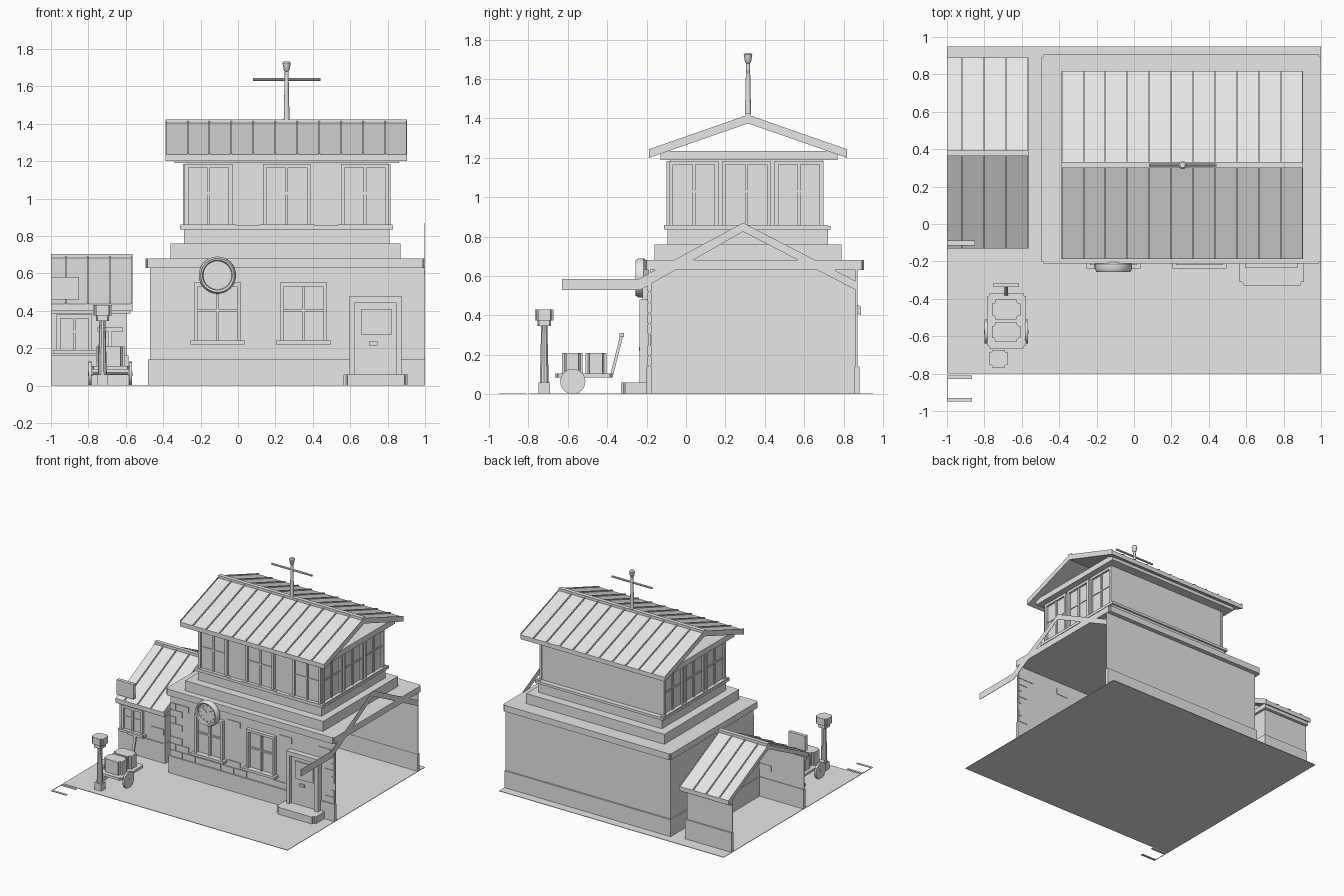
import bpy, bmesh, math, random
from mathutils import Matrix, Vector

if "Cube" in bpy.data.objects:
    bpy.data.objects.remove(bpy.data.objects["Cube"], do_unlink=True)

GREY = (0.8, 0.8, 0.8, 1)
grey = bpy.data.materials.new("plain_grey")
grey.use_nodes = True
grey.diffuse_color = GREY
grey.node_tree.nodes["Principled BSDF"].inputs["Base Color"].default_value = GREY
random.seed(4)


def finish(name, bm, smooth=False):
    bmesh.ops.recalc_face_normals(bm, faces=bm.faces)
    mesh = bpy.data.meshes.new(name)
    bm.to_mesh(mesh)
    bm.free()
    mesh.materials.append(grey)
    obj = bpy.data.objects.new(name, mesh)
    bpy.context.collection.objects.link(obj)
    if smooth:
        for poly in mesh.polygons:
            poly.use_smooth = True
        mesh.set_sharp_from_angle(angle=math.radians(35))
    return obj


def boxes(name, specs, round_corner=0):
    """Boxes given as (x0, x1, y0, y1, z0, z1), joined in one part."""
    bm = bmesh.new()
    for x0, x1, y0, y1, z0, z1 in specs:
        mat = Matrix.Translation(((x0 + x1) / 2, (y0 + y1) / 2, (z0 + z1) / 2))
        mat @= Matrix.Diagonal((x1 - x0, y1 - y0, z1 - z0, 1))
        bmesh.ops.create_cube(bm, size=1, matrix=mat)
    if round_corner:
        uprights = [e for e in bm.edges
                    if abs((e.verts[0].co - e.verts[1].co).normalized().z) > 0.9]
        bmesh.ops.bevel(bm, geom=uprights, offset=round_corner, segments=3, affect='EDGES')
    return finish(name, bm)


def prism(name, outline, spans):
    """Extrude a (y, z) outline over each (x0, x1) span."""
    bm = bmesh.new()
    for x0, x1 in spans:
        face = bm.faces.new([bm.verts.new((x0, y, z)) for y, z in outline])
        ext = bmesh.ops.extrude_face_region(bm, geom=[face])["geom"]
        bmesh.ops.translate(bm, vec=(x1 - x0, 0, 0),
                            verts=[v for v in ext if isinstance(v, bmesh.types.BMVert)])
    return finish(name, bm)


def lathe(name, profile, origin, axis=(0, 0, 1), sides=24):
    """Spin (radius, height) points around an axis."""
    bm = bmesh.new()
    verts = [bm.verts.new((r, 0, h)) for r, h in profile]
    edges = [bm.edges.new(pair) for pair in zip(verts, verts[1:])]
    bmesh.ops.spin(bm, geom=verts + edges, cent=(0, 0, 0), axis=(0, 0, 1),
                   angle=math.tau, steps=sides)
    bmesh.ops.remove_doubles(bm, verts=bm.verts, dist=0.0005)
    turn = Vector((0, 0, 1)).rotation_difference(Vector(axis)).to_matrix().to_4x4()
    bm.transform(Matrix.Translation(origin) @ turn)
    return finish(name, bm, True)


def on_wall(side, wall, a0, a1, d0, d1, z0, z1):
    """Box on a wall: a runs along it, d stands out from it."""
    if side == "front":
        return (a0, a1, wall - d1, wall - d0, z0, z1)
    s = 1 if side == "left" else -1
    x0, x1 = sorted((wall + s * d0, wall + s * d1))
    return (x0, x1, a0, a1, z0, z1)


def window(name, side, wall, a0, a1, z0, z1, out=0.02):
    mid, rail, bar = (a0 + a1) / 2, z0 + (z1 - z0) * 0.52, 0.02
    parts = [(a0, a1, 0, 0.004, z0, z1),
             (a0, a0 + bar, 0, out, z0, z1), (a1 - bar, a1, 0, out, z0, z1),
             (a0, a1, 0, out, z1 - bar, z1),
             (mid - 0.008, mid + 0.008, 0, out * 0.7, z0, z1),
             (a0, a1, 0, out * 0.5, rail - 0.006, rail + 0.006),
             (a0 - bar, a1 + bar, 0, out * 1.6, z0 - bar, z0)]
    boxes(name, [on_wall(side, wall, *p) for p in parts])


def bricks(name, wall, x0, x1, z0, z1, holes, thick):
    """Staggered courses, leaving out openings and some odd bricks."""
    length, height, gap = 0.115, 0.054, 0.007
    specs = []
    for row in range(int((z1 - z0) / height)):
        z = z0 + row * height
        x = x0 - length / 2 * (row % 2)
        while x < x1:
            a, b = max(x, x0), min(x + length, x1) - gap
            blocked = any(a < h[1] and b > h[0] and z < h[3] and z + height > h[2] for h in holes)
            if not blocked and b - a > 0.02 and random.random() < 0.8:
                specs.append((a, b, wall - 0.006, wall + thick + 0.004, z, z + height - gap))
            x += length
    boxes(name, specs)


def gable(yc, half, eave, ridge, thick):
    return [(yc - half, eave), (yc, ridge), (yc + half, eave),
            (yc + half, eave - thick), (yc, ridge - thick), (yc - half, eave - thick)]


def roof(name, yc, half, eave, ridge, x0, x1, seams):
    prism(name, gable(yc, half, eave, ridge, 0.035), [(x0, x1)])
    prism(name + "_seams", gable(yc, half, eave + 0.009, ridge + 0.009, 0.012),
          [(max(x - 0.004, x0), min(x + 0.004, x1)) for x in seams])
    boxes(name + "_ridge_cap", [(x0, x1, yc - 0.016, yc + 0.016, ridge - 0.01, ridge + 0.014)])


# Ground and edge marks
boxes("ground", [(-1, 1, -0.8, 0.95, 0, 0.004)])
boxes("edge_marks", [(-1, -0.865, -0.83, -0.81, 0, 0.004), (-1, -0.865, -0.95, -0.93, 0, 0.004),
                     (-1, -0.996, -0.95, -0.81, 0, 0.004)])

# Main building: a shell open at its left end
def shell(name, x0, x1, y0, y1, z0, z1, t, end):
    wall = (x0, x0 + t) if end == "right" else (x1 - t, x1)
    boxes(name, [(x0, x1, y0, y0 + t, z0, z1), (x0, x1, y1 - t, y1, z0, z1),
                 (*wall, y0, y1, z0, z1)])


shell("main_walls", -0.47, 1, -0.19, 0.87, 0, 0.64, 0.01, "right")
shell("main_base", -0.48, 1, -0.2, 0.882, 0, 0.14, 0.025, "right")
boxes("main_cornice", [(-0.495, 1, -0.212, 0.905, 0.63, 0.68)], 0.012)
boxes("tower_lower_step", [(-0.36, 0.87, -0.16, 0.79, 0.665, 0.76)])
boxes("tower_upper_step", [(-0.29, 0.81, -0.095, 0.72, 0.75, 0.84)])
boxes("tower_sill", [(-0.31, 0.83, -0.112, 0.735, 0.835, 0.855)])
boxes("tower_room", [(-0.275, 0.795, -0.08, 0.695, 0.85, 1.2)])
boxes("tower_top_plate", [(-0.34, 0.86, -0.13, 0.77, 1.19, 1.235)])

# Tower windows on three sides
for i in range(3):
    x, y = -0.285 + 0.418 * i, -0.085 + 0.267 * i
    window(f"tower_front_window_{i}", "front", -0.08, x, x + 0.255, 0.86, 1.185)
    for side, wall in (("left", 0.795), ("right", -0.275)):
        window(f"tower_{side}_window_{i}", side, wall, y, y + 0.25, 0.86, 1.185)

roof("tower_roof", 0.315, 0.502, 1.235, 1.41, -0.387, 0.903,
     [-0.387 + 0.1173 * i for i in range(12)])

# Rooftop mast
MAST = (0.26, 0.315, 1.4)
lathe("mast", [(0, 0), (0.016, 0), (0.01, 0.28), (0.015, 0.285), (0.022, 0.325),
               (0.014, 0.333), (0, 0.333)], MAST, sides=12)
lathe("mast_crossbar", [(0, 0), (0.008, 0), (0.008, 0.36), (0, 0.36)],
      (0.08, 0.315, 1.637), (1, 0, 0), 8)

# Front wall details
for i, x in enumerate((-0.235, 0.225)):
    window(f"lower_window_{i}", "front", -0.19, x, x + 0.25, 0.24, 0.55, 0.03)
bricks("main_bricks", -0.19, -0.47, 1, 0.145, 0.63,
       [(-0.26, 0.04, 0.2, 0.55), (0.2, 0.5, 0.2, 0.55), (0.58, 0.89, 0, 0.48)], 0.01)
boxes("door_step", [(0.565, 0.91, -0.33, -0.18, 0, 0.06)], 0.02)
boxes("door", [on_wall("front", -0.19, *p) for p in (
    (0.62, 0.85, 0, 0.02, 0.06, 0.45),
    (0.595, 0.625, 0, 0.045, 0.06, 0.48), (0.845, 0.875, 0, 0.045, 0.06, 0.48),
    (0.595, 0.875, 0, 0.045, 0.445, 0.48),
    (0.66, 0.82, 0, 0.03, 0.27, 0.41), (0.7, 0.745, 0, 0.035, 0.215, 0.235))])

# Clock with ticks and hands
cx, cz = -0.11, 0.59
lathe("clock", [(0, 0), (0.08, 0), (0.1, 0.025), (0.1, 0.05), (0.09, 0.066),
                (0.08, 0.062), (0.076, 0.045), (0, 0.045)], (cx, -0.19, cz), (0, -1, 0), 32)


def dial_bar(name, angle, start, end, width):
    bar = boxes(name, [(-width, width, -0.003, 0.003, start, end)])
    bar.matrix_world = Matrix.Translation((cx, -0.237, cz)) @ Matrix.Rotation(angle, 4, 'Y')


for i in range(12):
    dial_bar(f"clock_tick_{i}", math.tau * i / 12, 0.058, 0.068, 0.003)
dial_bar("hour_hand", math.radians(55), 0, 0.045, 0.004)
dial_bar("minute_hand", math.radians(-45), 0, 0.058, 0.003)

# Cut-off canopy strip at the left end
prism("canopy_edge", [(-0.63, 0.53), (-0.63, 0.585), (-0.24, 0.585), (0.29, 0.87),
                      (0.87, 0.57), (0.87, 0.525), (0.29, 0.825), (-0.23, 0.53)], [(0.997, 1)])

# Side building: a shell open at its right end
shell("annex_walls", -1, -0.595, -0.08, 0.84, 0, 0.42, 0.01, "left")
shell("annex_base", -1, -0.585, -0.09, 0.85, 0, 0.16, 0.025, "left")
shell("annex_eave_trim", -1, -0.575, -0.105, 0.865, 0.385, 0.425, 0.03, "left")
prism("annex_gable_wall", [(-0.08, 0.41), (0.38, 0.655), (0.84, 0.41)], [(-0.605, -0.595)])
roof("annex_roof", 0.38, 0.51, 0.435, 0.69, -1, -0.563, [-0.92, -0.803, -0.686, -0.567])
window("annex_window", "front", -0.08, -0.97, -0.78, 0.19, 0.38)
bricks("annex_bricks", -0.08, -1, -0.595, 0.17, 0.4, [(-1, -0.76, 0.16, 0.38)], 0.01)
boxes("hanging_sign", [(-1, -0.85, -0.115, -0.088, 0.46, 0.58)])

# Lamp post
lx, ly = -0.725, -0.72
boxes("lamp_base", [(lx - 0.03, lx + 0.03, ly - 0.028, ly + 0.028, 0, 0.06)])
lathe("lamp_column", [(0, 0.05), (0.024, 0.05), (0.016, 0.36), (0, 0.36)], (lx, ly, 0), sides=10)
boxes("lamp_neck", [(lx - 0.035, lx + 0.035, ly - 0.035, ly + 0.035, 0.345, 0.375)], 0.008)
boxes("lamp_head", [(lx - 0.05, lx + 0.05, ly - 0.047, ly + 0.047, 0.375, 0.43)], 0.015)

# Luggage cart
boxes("cart_bed", [(-0.787, -0.577, -0.665, -0.37, 0.085, 0.105)], 0.015)
boxes("luggage", [(-0.76, -0.607, -0.63, -0.525, 0.105, 0.21),
                  (-0.76, -0.607, -0.51, -0.405, 0.105, 0.21)], 0.02)
for name, x in (("right_wheel", -0.798), ("left_wheel", -0.582)):
    lathe(name, [(0, -0.003), (0.012, -0.003), (0.012, 0), (0.064, 0), (0.064, 0.016),
                 (0.012, 0.016), (0.012, 0.019), (0, 0.019)], (x, -0.575, 0.064), (1, 0, 0))
lathe("cart_axle", [(0.008, 0), (0.008, 0.21)], (-0.787, -0.575, 0.064), (1, 0, 0), 8)
prism("cart_handle", [(-0.385, 0.095), (-0.37, 0.095), (-0.318, 0.3), (-0.333, 0.305)],
      [(-0.692, -0.674)])
boxes("cart_grip", [(-0.75, -0.616, -0.337, -0.315, 0.29, 0.31)])
